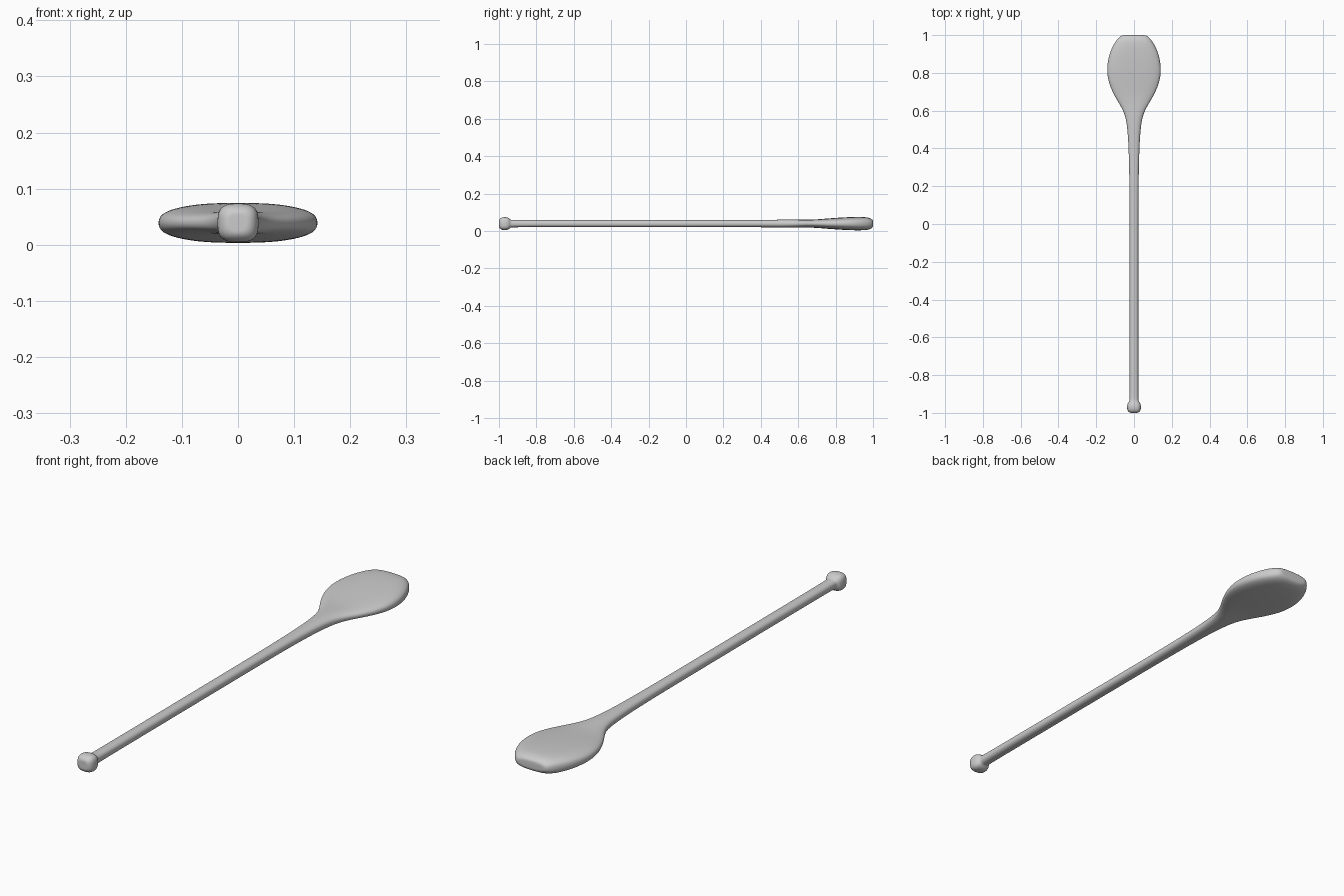
import bpy, bmesh, math

if "Cube" in bpy.data.objects:
    bpy.data.objects.remove(bpy.data.objects["Cube"])

ZC = 0.039   # height of the centre line
SIDES = 24


def ring(bm, y, hw, ht, n):
    """Superellipse cross-section at y; n = 2 is an ellipse, more is boxier."""
    verts = []
    for i in range(SIDES):
        a = 2 * math.pi * i / SIDES
        c, s = math.cos(a), math.sin(a)
        x = math.copysign(abs(c) ** (2 / n), c) * hw
        z = math.copysign(abs(s) ** (2 / n), s) * ht
        verts.append(bm.verts.new((x, y, ZC + z)))
    return verts


def loft(name, stations):
    bm = bmesh.new()
    rings = [ring(bm, *s) for s in stations]
    for a, b in zip(rings, rings[1:]):
        for i in range(SIDES):
            j = (i + 1) % SIDES
            bm.faces.new((a[i], a[j], b[j], b[i]))
    bm.faces.new(rings[0])
    bm.faces.new(rings[-1])
    bmesh.ops.recalc_face_normals(bm, faces=bm.faces)
    for f in bm.faces:
        f.smooth = True
    me = bpy.data.meshes.new(name)
    bm.to_mesh(me)
    bm.free()
    ob = bpy.data.objects.new(name, me)
    bpy.context.collection.objects.link(ob)
    mod = ob.modifiers.new("smooth", 'SUBSURF')
    mod.levels = mod.render_levels = 2
    return ob


# y, half width, half thickness, boxiness
knob = [(-1.0, .012, .012, 2.4), (-1.0, .021, .020, 2.6), (-.993, .031, .029, 3),
        (-.980, .037, .035, 3), (-.960, .037, .035, 3), (-.946, .032, .030, 2.8),
        (-.938, .024, .021, 2.5)]
shaft = [(-.930, .023, .019, 2.4), (-.6, .023, .019, 2.4), (0, .023, .019, 2.4),
         (.2, .024, .019, 2.4), (.35, .027, .019, 2.4), (.45, .031, .020, 2.4),
         (.53, .038, .022, 2.4)]
blade = [(.58, .049, .022, 2.4), (.62, .068, .021, 2.5), (.66, .093, .021, 2.6),
         (.70, .115, .023, 2.7), (.75, .135, .027, 2.8), (.80, .144, .031, 2.8),
         (.85, .142, .034, 2.8), (.90, .131, .036, 2.8), (.94, .114, .036, 2.8),
         (.97, .096, .034, 2.8), (.988, .080, .028, 2.8), (.998, .067, .020, 2.6),
         (1.0, .055, .012, 2.4)]

# One continuous turned and flattened body: knob, shaft, blade
loft("paddle", knob + shaft + blade)
